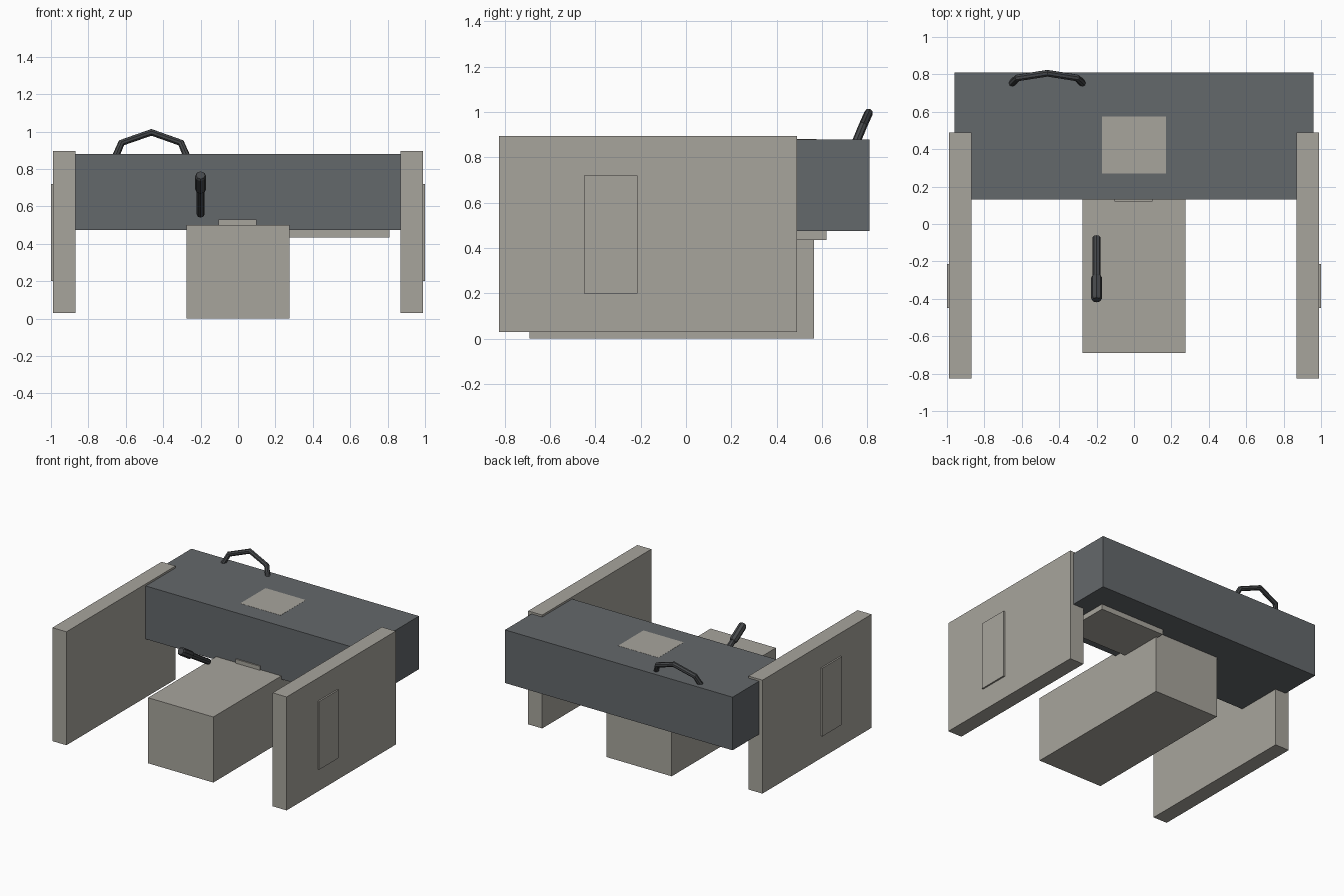
import bpy
from mathutils import Vector

SIDES = 8

old = bpy.data.objects.get("Cube")
if old:
    bpy.data.objects.remove(old, do_unlink=True)


def material(name, color):
    mat = bpy.data.materials.new(name)
    mat.use_nodes = True
    mat.diffuse_color = (*color, 1)
    bsdf = next(n for n in mat.node_tree.nodes if n.type == 'BSDF_PRINCIPLED')
    bsdf.inputs["Base Color"].default_value = (*color, 1)
    return mat


beige = material("warm_beige", (0.39, 0.375, 0.335))
slate = material("slate_grey", (0.127, 0.138, 0.147))
metal = material("dark_metal", (0.06, 0.064, 0.068))


def box(name, x, y, z, mat):
    """Box given by its (min, max) range on each axis."""
    ranges = (x, y, z)
    bpy.ops.mesh.primitive_cube_add(size=1, location=[sum(r) / 2 for r in ranges])
    obj = bpy.context.object
    obj.name = name
    obj.scale = [abs(r[1] - r[0]) for r in ranges]
    bpy.ops.object.transform_apply(location=False, rotation=False, scale=True)
    obj.data.materials.append(mat)
    return obj


def tube(name, points, radii, mat):
    """Faceted, capped tube swept along points, one radius per point."""
    pts = [Vector(p) for p in points]
    curve = bpy.data.curves.new(name, 'CURVE')
    curve.dimensions = '3D'
    curve.bevel_depth = 1
    curve.bevel_resolution = SIDES // 2 - 2
    curve.use_fill_caps = True
    spline = curve.splines.new('POLY')
    spline.points.add(len(pts) - 1)
    for sp, p, r in zip(spline.points, pts, radii):
        sp.co = (*p, 1)
        sp.radius = r
    spline.use_smooth = False
    obj = bpy.data.objects.new(name, curve)
    bpy.context.collection.objects.link(obj)
    curve.materials.append(mat)
    # Turn the sweep into a plain mesh
    bpy.ops.object.select_all(action='DESELECT')
    obj.select_set(True)
    bpy.context.view_layer.objects.active = obj
    bpy.ops.object.convert(target='MESH')
    bpy.context.object.name = name
    return bpy.context.object


# Desk body and central pedestal
box("desk_body", (-0.96, 0.96), (0.13, 0.81), (0.475, 0.88), slate)
box("pedestal", (-0.275, 0.275), (-0.69, 0.565), (0, 0.5), beige)

# Post running up through the body, just showing at the top
box("post", (-0.17, 0.17), (0.27, 0.575), (0.5, 0.881), beige)

# Small block at the foot of the body front, and shelf below the body
box("front_block", (-0.105, 0.1), (0.12, 0.3), (0.5, 0.53), beige)
box("under_shelf", (0.26, 0.81), (0.23, 0.62), (0.435, 0.475), beige)

# Side walls, each with a raised outer plate
for label, s in (("left", 1), ("right", -1)):
    box(label + "_wall", (s * 0.87, s * 0.988), (-0.825, 0.49), (0.03, 0.895), beige)
    box(label + "_wall_plate", (s * 0.98, s), (-0.45, -0.215), (0.2, 0.72), beige)

# Arched grab handle, leaning back
arch = [(-0.655, 0.75, 0.865), (-0.623, 0.781, 0.94), (-0.463, 0.806, 0.996),
        (-0.305, 0.781, 0.94), (-0.273, 0.75, 0.865)]
tube("grab_handle", arch, [0.019] * len(arch), metal)

# Slanted lever: thin rod with a thicker chamfered grip
foot, tip = Vector((-0.2, -0.071, 0.558)), Vector((-0.2, -0.406, 0.767))
tube("lever_rod", [foot, foot.lerp(tip, 0.7)], [0.021, 0.021], metal)
steps = (0.62, 0.65, 0.97, 1)
tube("lever_grip", [foot.lerp(tip, t) for t in steps], [0.024, 0.03, 0.03, 0.024], metal)
